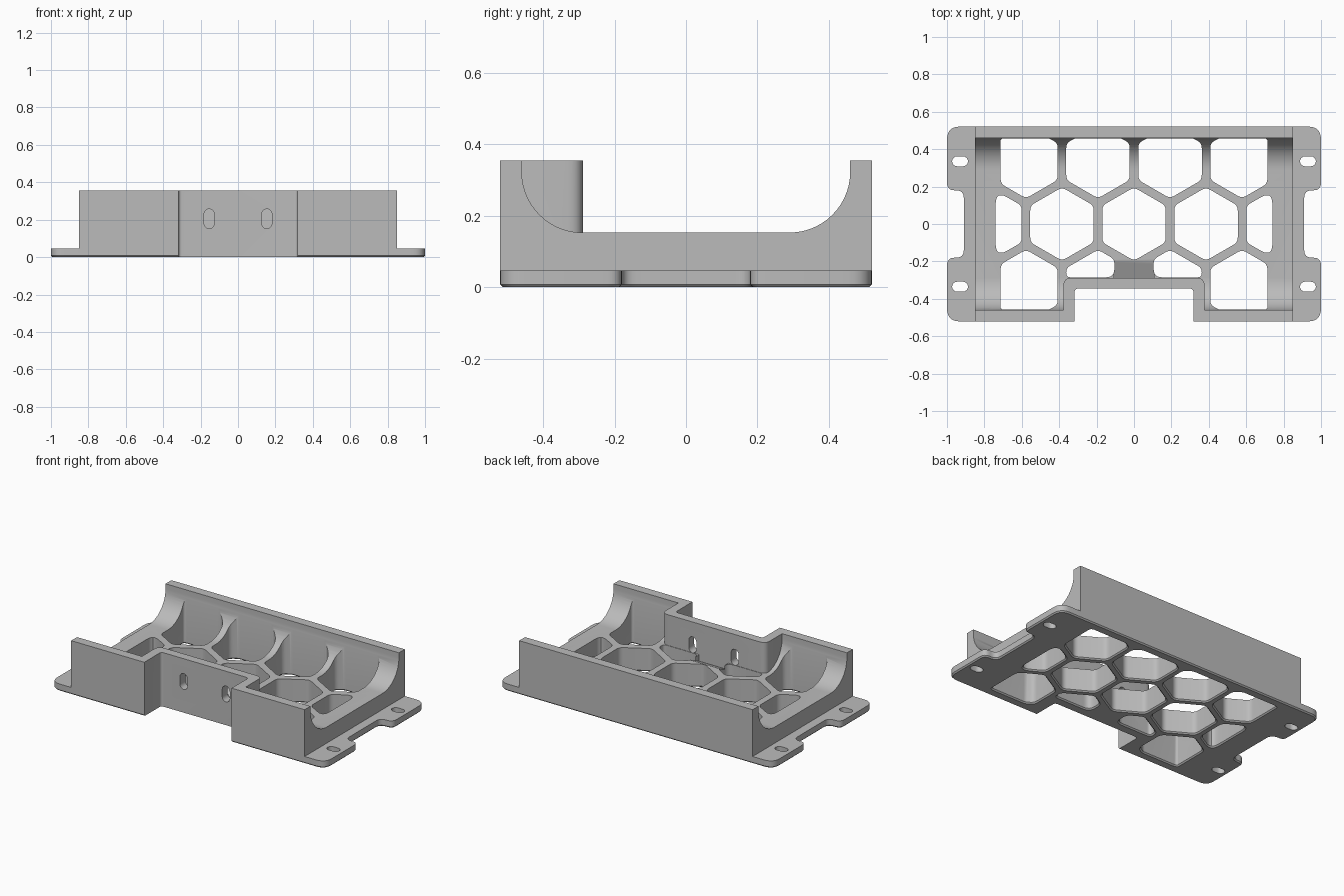
import bpy
import bmesh
import math
from mathutils import Vector

cube = bpy.data.objects.get("Cube")
if cube:
    bpy.data.objects.remove(cube, do_unlink=True)

# Main dimensions
DEPTH, BODY_X, TOP, FLOOR, FLANGE = 0.521, 0.85, 0.355, 0.153, 0.047
PITCH, HEX_R = 0.385, 0.196
ROW = PITCH * math.sqrt(3) / 2
CHAMFER = 0.008

grey = bpy.data.materials.new("plain grey")
grey.use_nodes = True
grey.diffuse_color = (0.5, 0.5, 0.5, 1)
grey.node_tree.nodes["Principled BSDF"].inputs["Base Color"].default_value = (0.5, 0.5, 0.5, 1)


def rounded(points, radius, steps=6):
    """Round every corner of a closed outline."""
    pts = [Vector(p) for p in points]
    out = []
    for i, p in enumerate(pts):
        a, b = pts[i - 1] - p, pts[(i + 1) % len(pts)] - p
        half = a.angle(b) / 2
        t = min(radius / math.tan(half), 0.46 * a.length, 0.46 * b.length)
        start, end = p + a.normalized() * t, p + b.normalized() * t
        for k in range(steps + 1):
            u = k / steps
            out.append(start * (1 - u) ** 2 + p * 2 * u * (1 - u) + end * u * u)
    return out


def offset(points, d):
    """Grow a counter-clockwise outline by d."""
    out = []
    for i, p in enumerate(points):
        e1 = (p - points[i - 1]).normalized()
        e2 = (points[(i + 1) % len(points)] - p).normalized()
        n1, n2 = Vector((e1.y, -e1.x)), Vector((e2.y, -e2.x))
        out.append(p + (n1 + n2) * d / (1 + n1.dot(n2)))
    return out


def prism(name, points, rings, place=lambda a, b, c: (a, b, c)):
    """Stack an outline at (height, growth) rings into a closed solid."""
    pts = [Vector(p) for p in points]
    bm = bmesh.new()
    loops = [[bm.verts.new(place(q.x, q.y, z)) for q in (offset(pts, d) if d else pts)]
             for z, d in rings]
    bm.faces.new(loops[0])
    bm.faces.new(loops[-1])
    n = len(pts)
    for low, high in zip(loops, loops[1:]):
        for i in range(n):
            j = (i + 1) % n
            bm.faces.new((low[i], low[j], high[j], high[i]))
    bmesh.ops.recalc_face_normals(bm, faces=bm.faces)
    mesh = bpy.data.meshes.new(name)
    bm.to_mesh(mesh)
    bm.free()
    mesh.materials.append(grey)
    obj = bpy.data.objects.new(name, mesh)
    bpy.context.collection.objects.link(obj)
    return obj


def clip(points, axis, limit, sign):
    """Keep the part of a convex outline where sign * coordinate <= sign * limit."""
    out = []
    for i, p in enumerate(points):
        q = points[i - 1]
        dp, dq = sign * (p[axis] - limit), sign * (q[axis] - limit)
        if dp * dq < 0:
            out.append(q.lerp(p, dq / (dq - dp)))
        if dp <= 0:
            out.append(p)
    return out


def capsule(cx, cy, length, width, vertical=False):
    """Slot outline with round ends."""
    r, s = width / 2, (length - width) / 2
    out = []
    for k in range(18):
        end = 1 if k < 9 else -1
        t = -math.pi / 2 + math.pi * (k % 9) / 8 + (0 if end > 0 else math.pi)
        x, y = end * s + r * math.cos(t), r * math.sin(t)
        out.append((cx - y, cy + x) if vertical else (cx + x, cy + y))
    return out


# Base plate with four mounting tabs
half = [(1, 0.18), (1, DEPTH), (-1, DEPTH), (-1, 0.18), (-0.91, 0.18), (-0.91, -0.18)]
outline = rounded(half + [(-x, -y) for x, y in half], 0.07)
bracket = prism("bracket", outline, [(0, -CHAMFER), (CHAMFER, 0), (FLANGE, 0)])

# Tray body: cradle profile run along x
R = 0.17
side = [(DEPTH, 0.02), (DEPTH, TOP), (0.46, TOP)]
side += [(0.46 - R + R * math.cos(t), FLOOR + R - R * math.sin(t))
         for t in (math.pi / 2 * k / 14 for k in range(15))]
profile = side + [(-y, z) for y, z in reversed(side)]
tray = prism("tray", profile, [(-BODY_X, 0), (BODY_X, 0)], lambda a, b, c: (c, a, b))

# Raised wall wrapping the front recess
wall = prism("recess_wall",
             rounded([(-0.378, -0.5), (0.378, -0.5), (0.378, -0.288), (-0.378, -0.288)], 0.045),
             [(0.02, 0), (TOP, 0)])

solids = [tray, wall]
cutters = []

# Front recess
cutters.append(prism("recess_cutter",
                     rounded([(-0.318, -0.7), (0.318, -0.7), (0.318, -0.345), (-0.318, -0.345)], 0.02),
                     [(-0.1, 0), (0.6, 0)]))

# Honeycomb openings, trimmed at the tray edges
through = [(-0.05, CHAMFER), (0, CHAMFER), (CHAMFER, 0), (0.6, 0)]
for row in (-1, 0, 1):
    for col in range(-2, 3):
        cx = col * PITCH if row == 0 else (col + 0.5) * PITCH
        if cx > 0.8 or (row and col == 2):
            continue
        cell = [Vector((cx + HEX_R * math.cos(a), row * ROW + HEX_R * math.sin(a)))
                for a in (math.pi / 6 + math.pi / 3 * k for k in range(6))]
        edge = 0.74 if row == 0 else 0.713
        cell = clip(clip(cell, 0, edge, 1), 0, -edge, -1)
        cell = clip(cell, 1, 0.458, 1)
        inner_front = row < 0 and abs(cx) < 0.3
        cell = clip(cell, 1, -0.285 if inner_front else -0.458, -1)
        if inner_front:
            s = 1 if cx > 0 else -1
            cell = clip(cell, 0, s * 0.105, -s)
        cutters.append(prism("cell_cutter", rounded(cell, 0.045), through))

# Screw slots in the tabs, strap slots in the recess wall
for s in (-1, 1):
    for y in (-0.335, 0.335):
        cutters.append(prism("screw_cutter", capsule(s * 0.93, y, 0.085, 0.053),
                             [(-0.1, 0), (0.2, 0)]))
    cutters.append(prism("strap_cutter", capsule(s * 0.154, 0.205, 0.105, 0.055, True),
                         [(-0.42, 0), (-0.23, 0)], lambda a, b, c: (a, c, b)))

# Sloped land behind the recess wall
cutters.append(prism("slope_cutter", [(-0.195, FLOOR), (-0.195, 0.2), (-0.288, 0.2), (-0.288, 0.11)],
                     [(-0.106, 0), (0.106, 0)], lambda a, b, c: (c, a, b)))
# The slope must not eat into the wall, so it is applied before the wall is joined
slope = cutters.pop()

steps = [(tray, "UNION"), (slope, "DIFFERENCE"), (wall, "UNION")]
steps += [(c, "DIFFERENCE") for c in cutters]
for tool, operation in steps:
    mod = bracket.modifiers.new(tool.name, "BOOLEAN")
    mod.operation, mod.object, mod.solver = operation, tool, "EXACT"

# Bake the booleans and drop the helpers
graph = bpy.context.evaluated_depsgraph_get()
baked = bpy.data.meshes.new_from_object(bracket.evaluated_get(graph))
bracket.modifiers.clear()
bracket.data = baked
for tool, _ in steps:
    bpy.data.objects.remove(tool, do_unlink=True)
baked.materials.clear()
baked.materials.append(grey)
for face in baked.polygons:
    face.material_index = 0

bpy.ops.object.select_all(action="DESELECT")
bracket.select_set(True)
bpy.context.view_layer.objects.active = bracket
bpy.ops.object.shade_smooth_by_angle(angle=math.radians(30))
